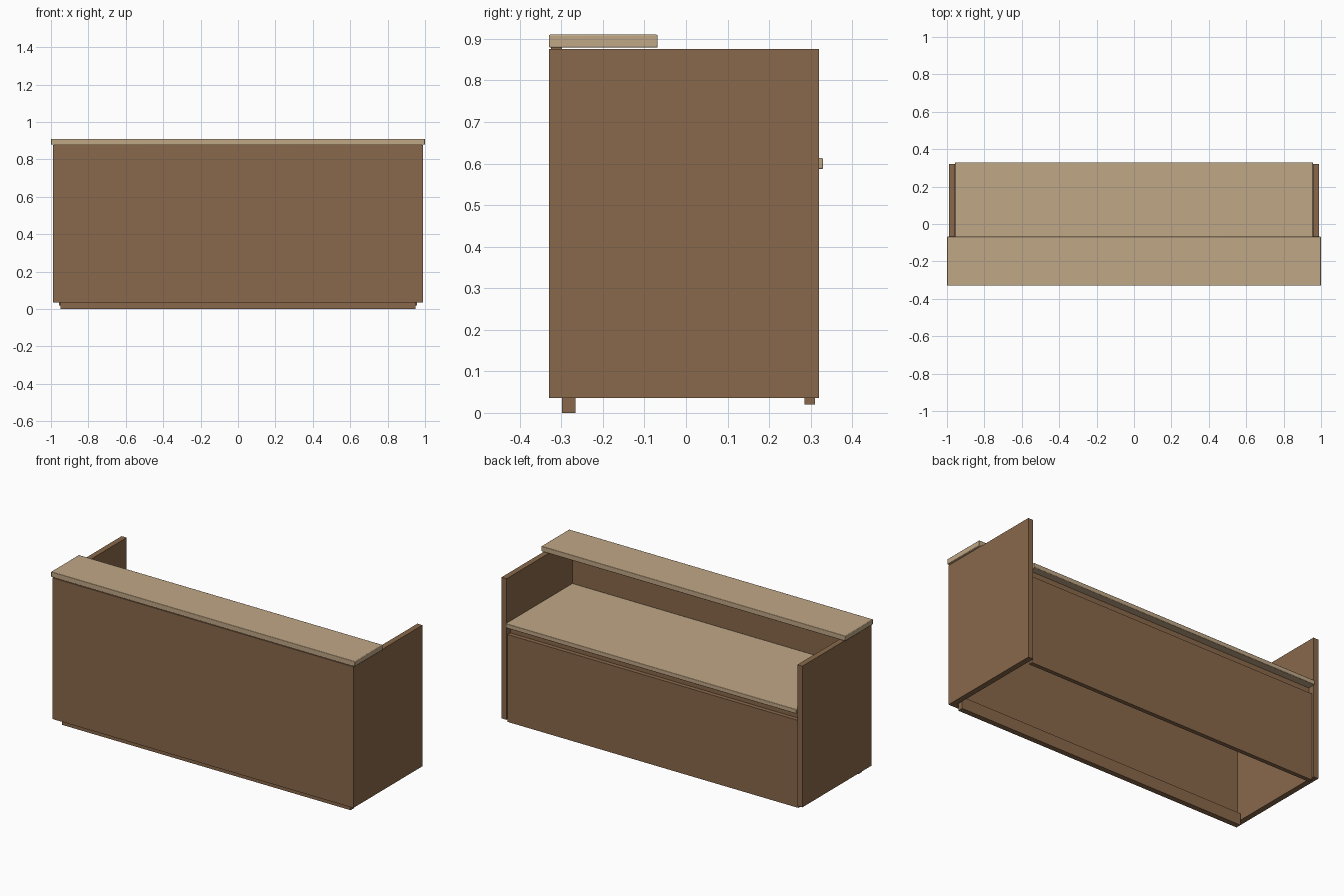
import bpy

cube = bpy.data.objects.get("Cube")
if cube:
    bpy.data.objects.remove(cube, do_unlink=True)


def make_material(name, rgb):
    mat = bpy.data.materials.new(name)
    mat.use_nodes = True
    color = (*rgb, 1.0)
    mat.diffuse_color = color
    mat.node_tree.nodes["Principled BSDF"].inputs["Base Color"].default_value = color
    return mat


brown_wood = make_material("brown_wood", (0.25, 0.14, 0.07))
pale_wood = make_material("pale_wood", (0.53, 0.39, 0.24))


def board(name, x, y, z, mat, rounding=0.0):
    """Box board spanning the given (low, high) ranges."""
    spans = (x, y, z)
    bpy.ops.mesh.primitive_cube_add(size=1, location=[(a + b) / 2 for a, b in spans])
    obj = bpy.context.object
    obj.name = name
    obj.scale = [b - a for a, b in spans]
    bpy.ops.object.transform_apply(location=False, rotation=False, scale=True)
    obj.data.materials.append(mat)
    if rounding:
        bevel = obj.modifiers.new("rounded_edges", "BEVEL")
        bevel.width = rounding
        bevel.segments = 2
        bpy.ops.object.shade_smooth_by_angle()
    return obj


inner = 0.957   # inside face of the side panels
outer = 0.99    # outside face of the side panels
front = -0.33
front_inside = -0.298
carcass = (0.036, 0.876)

# Outer shell
board("front_panel", (-outer, outer), (front, front_inside), carcass, brown_wood)
for side, sign in (("left", 1), ("right", -1)):
    x = sorted((sign * inner, sign * outer))
    board(side + "_side_panel", x, (front_inside, 0.32), carcass, brown_wood)

# Plinth board behind the front panel
board("front_plinth", (-0.95, 0.95), (front_inside, -0.266), (0, 0.07), brown_wood)

# Staff side: modesty panel and the recessed rail under the worktop
board("back_panel", (-inner, inner), (0.285, 0.31), (0.02, 0.54), brown_wood)
board("worktop_rail", (-inner, inner), (0.26, 0.284), (0.52, 0.587), brown_wood)

# Work surface and raised counter ledge
board("worktop", (-inner, inner), (front_inside, 0.33), (0.587, 0.613), pale_wood, 0.003)
board("counter_ledge", (-1, 1), (front, -0.068), (0.879, 0.91), pale_wood, 0.003)
# Thin spacer that leaves a shadow line under the ledge
board("ledge_spacer", (-0.98, 0.98), (-0.325, front_inside), (0.874, 0.881), brown_wood)
